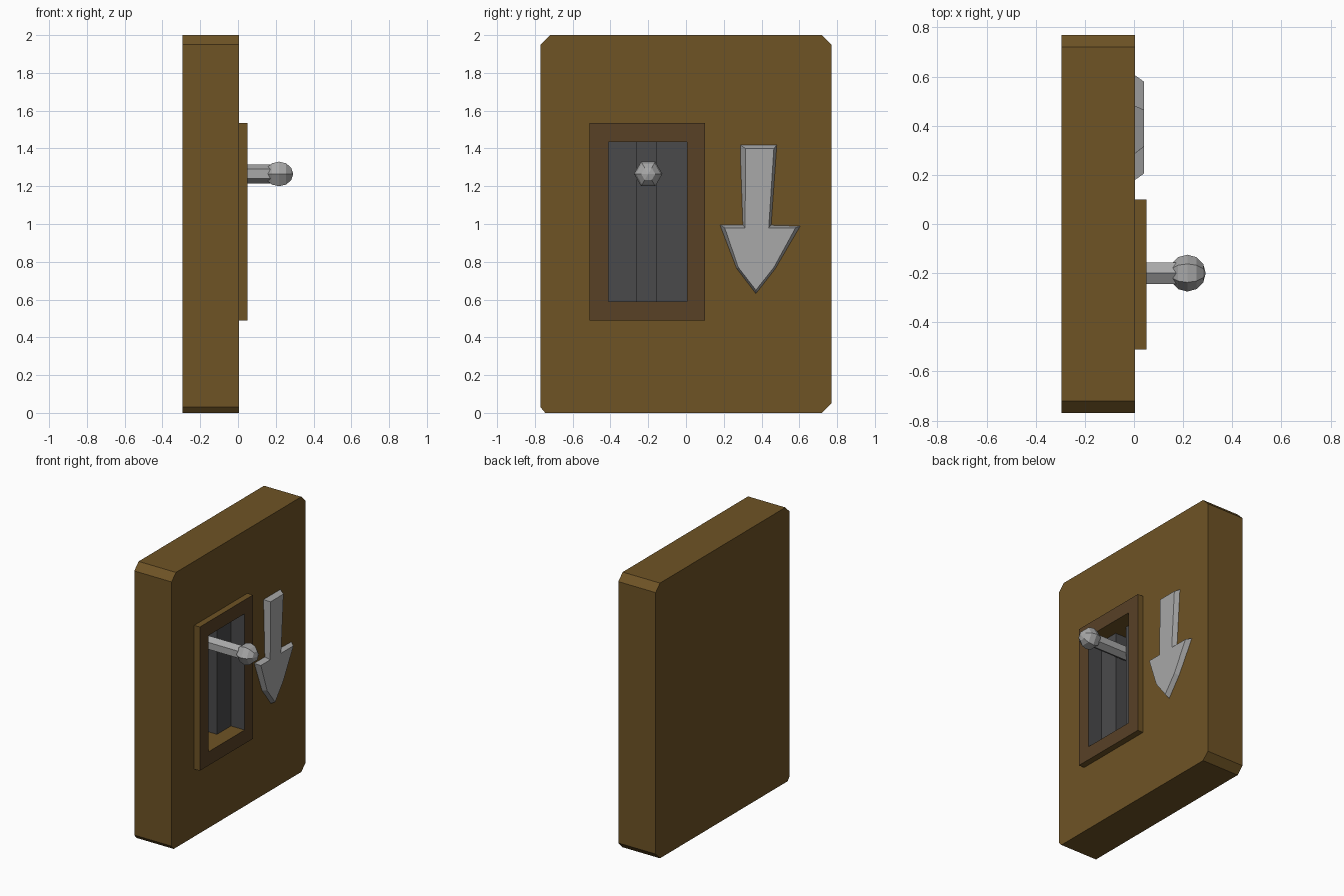
import bpy, bmesh, math
from mathutils import Matrix, Vector

if "Cube" in bpy.data.objects:
    bpy.data.objects.remove(bpy.data.objects["Cube"])


def material(name, r, g, b):
    lin = [((c / 255 + 0.055) / 1.055) ** 2.4 for c in (r, g, b)]
    m = bpy.data.materials.new(name)
    m.diffuse_color = (*lin, 1)
    m.use_nodes = True
    m.node_tree.nodes["Principled BSDF"].inputs["Base Color"].default_value = m.diffuse_color
    return m


WOOD = material("brown wood", 110, 83, 37)
TRIM = material("dark brown trim", 88, 65, 38)
DARK = material("dark grey metal", 74, 74, 75)
METAL = material("light grey metal", 168, 168, 168)


def finish(name, bm, *mats):
    bmesh.ops.recalc_face_normals(bm, faces=bm.faces)
    me = bpy.data.meshes.new(name)
    bm.to_mesh(me)
    bm.free()
    for m in mats:
        me.materials.append(m)
    ob = bpy.data.objects.new(name, me)
    bpy.context.collection.objects.link(ob)
    return ob


def prism(name, points, offset, *mats):
    """Extrude a flat outline of 3D points along an offset."""
    bm = bmesh.new()
    face = bm.faces.new([bm.verts.new(p) for p in points])
    ext = bmesh.ops.extrude_face_region(bm, geom=[face])
    bmesh.ops.translate(bm, vec=Vector(offset),
                        verts=[v for v in ext["geom"] if isinstance(v, bmesh.types.BMVert)])
    return finish(name, bm, *mats)


def cut(ob, cutter):
    """Subtract the cutter and bake the result into the mesh."""
    mod = ob.modifiers.new("cut", 'BOOLEAN')
    mod.operation, mod.solver, mod.object = 'DIFFERENCE', 'EXACT', cutter
    dg = bpy.context.evaluated_depsgraph_get()
    baked = bpy.data.meshes.new_from_object(ob.evaluated_get(dg))
    ob.modifiers.clear()
    ob.data = baked


BACK, FACE, RIM = -0.295, 0.005, 0.05     # depths along x

# backboard with clipped corners
outline = [(-0.745, 0), (0.72, 0), (0.77, 0.05), (0.77, 1.95),
           (0.72, 2), (-0.72, 2), (-0.77, 1.95), (-0.77, 0.03)]
board = prism("backboard", [(BACK, y, z) for y, z in outline], (FACE - BACK, 0, 0), WOOD, DARK)

# raised frame
rect = [(-0.51, 0.49), (0.10, 0.49), (0.10, 1.535), (-0.51, 1.535)]
frame = prism("lever_frame", [(FACE, y, z) for y, z in rect], (RIM - FACE, 0, 0), WOOD, DARK, TRIM)

# recess with a deeper lever slot in the middle
section = [(0.1, -0.41), (-0.06, -0.41), (-0.06, -0.26), (-0.17, -0.26),
           (-0.17, -0.155), (-0.06, -0.155), (-0.06, 0.005), (0.1, 0.005)]
cutter = prism("recess_cutter", [(x, y, 0.59) for x, y in section], (0, 0, 0.845))
for ob in (board, frame):
    cut(ob, cutter)
    for p in ob.data.polygons:
        c, n = p.center, p.normal
        p.material_index = 0
        if ob is frame and n.x > 0.9:
            p.material_index = 2           # front of the frame
        elif -0.42 < c.y < 0.01 and 0.58 < c.z < 1.44 and abs(n.z) < 0.5 \
                and BACK + 0.01 < c.x and not (n.x > 0.9 and c.x > 0):
            p.material_index = 1           # recess walls
bpy.data.objects.remove(cutter)

# six-sided lever shaft
LY, LZ = -0.2, 1.265
hexagon = [(-0.165, LY + 0.05 * math.sin(i * math.pi / 3), LZ + 0.05 * math.cos(i * math.pi / 3))
           for i in range(6)]
prism("lever_shaft", hexagon, (0.365, 0, 0), METAL)

# faceted lever knob, pole along x, a corner pointing up
bm = bmesh.new()
turn = Matrix.Translation((0.217, LY, LZ)) @ Matrix.Rotation(math.pi / 2, 4, 'Y')
bmesh.ops.create_uvsphere(bm, u_segments=6, v_segments=6, radius=0.075, matrix=turn)
finish("lever_knob", bm, METAL)

# down arrow with sloped edges: outer outline at the board, inner outline in front
outer = [(0.285, 1.42), (0.30, 0.997), (0.178, 0.997), (0.267, 0.765), (0.37, 0.63),
         (0.475, 0.765), (0.607, 0.99), (0.452, 0.995), (0.482, 1.42)]
inner = [(0.315, 1.40), (0.313, 0.98), (0.205, 0.98), (0.277, 0.77), (0.37, 0.65),
         (0.465, 0.77), (0.58, 0.98), (0.438, 0.98), (0.465, 1.40)]
bm = bmesh.new()
lo = [bm.verts.new((FACE - 0.003, y, z)) for y, z in outer]
hi = [bm.verts.new((0.04, y, z)) for y, z in inner]
bm.faces.new(lo)
bm.faces.new(hi)
for i in range(len(lo)):
    j = (i + 1) % len(lo)
    bm.faces.new((lo[i], lo[j], hi[j], hi[i]))
finish("down_arrow", bm, METAL)
